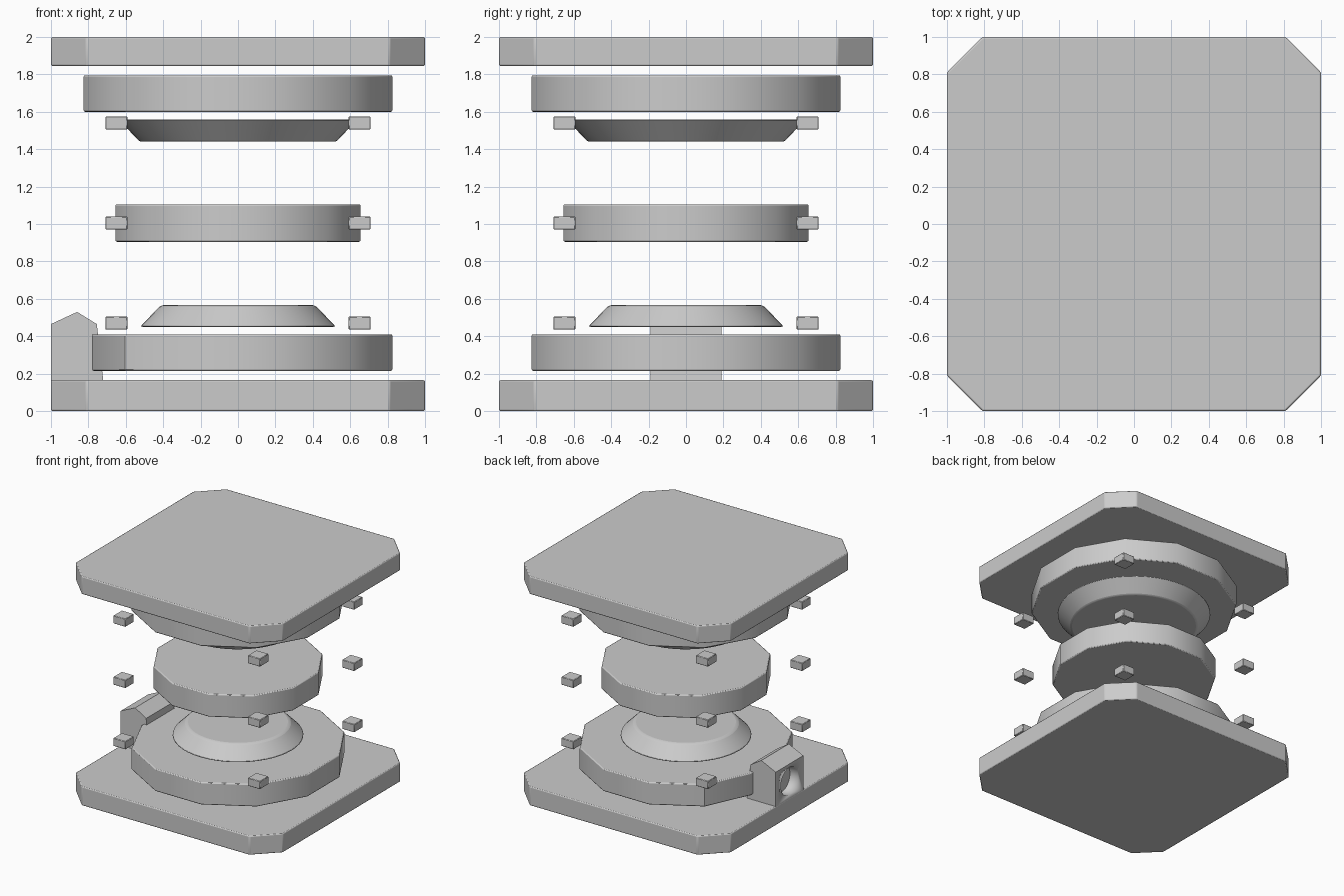
import bpy, bmesh, math
from mathutils import Matrix

cube = bpy.data.objects.get("Cube")
if cube:
    bpy.data.objects.remove(cube, do_unlink=True)

GREY = (0.6, 0.6, 0.6, 1)
mat = bpy.data.materials.new("plain grey")
mat.use_nodes = True
mat.diffuse_color = GREY
mat.node_tree.nodes["Principled BSDF"].inputs["Base Color"].default_value = GREY


def finish(name, bm, bevel=0.0, segments=2, smooth=35):
    bmesh.ops.recalc_face_normals(bm, faces=bm.faces)
    mesh = bpy.data.meshes.new(name)
    bm.to_mesh(mesh)
    bm.free()
    mesh.materials.append(mat)
    ob = bpy.data.objects.new(name, mesh)
    bpy.context.collection.objects.link(ob)
    if bevel:
        mod = ob.modifiers.new("soft_edges", 'BEVEL')
        mod.width = bevel
        mod.segments = segments
        mod.limit_method = 'ANGLE'
        mod.angle_limit = math.radians(40)
    bpy.ops.object.select_all(action='DESELECT')
    ob.select_set(True)
    bpy.context.view_layer.objects.active = ob
    bpy.ops.object.shade_smooth_by_angle(angle=math.radians(smooth))
    return ob


def extrude(points, direction):
    """Prism made from a closed outline."""
    bm = bmesh.new()
    face = bm.faces.new([bm.verts.new(p) for p in points])
    res = bmesh.ops.extrude_face_region(bm, geom=[face])
    verts = [v for v in res["geom"] if isinstance(v, bmesh.types.BMVert)]
    bmesh.ops.translate(bm, verts=verts, vec=direction)
    return bm


def frustum(sides, r_low, r_high, z0, z1, turn=0):
    bm = bmesh.new()
    place = Matrix.Translation((0, 0, (z0 + z1) / 2)) @ Matrix.Rotation(turn, 4, 'Z')
    bmesh.ops.create_cone(bm, cap_ends=True, segments=sides, radius1=r_low,
                          radius2=r_high, depth=z1 - z0, matrix=place)
    return bm


def twelve_sided(apothem, z0, z1):
    r = apothem / math.cos(math.pi / 12)
    return frustum(12, r, r, z0, z1, math.pi / 12)


# Square end plates with cut corners
def plate(name, z0, z1):
    a, b = 1.0, 0.81
    outline = [(a, -b), (a, b), (b, a), (-b, a), (-a, b), (-a, -b), (-b, -a), (b, -a)]
    finish(name, extrude([(x, y, z0) for x, y in outline], (0, 0, z1 - z0)), 0.008)


plate("bottom_plate", 0, 0.165)
plate("top_plate", 1.845, 2.0)

# Lower disc, flattened where it meets the housing
bm = twelve_sided(0.825, 0.215, 0.41)
for v in bm.verts:
    v.co.x = max(v.co.x, -0.78)
finish("lower_disc", bm, 0.008)

# Upper and middle discs
finish("upper_disc", twelve_sided(0.825, 1.6, 1.795), 0.008)
finish("middle_disc", twelve_sided(0.655, 0.905, 1.105), 0.008)

# Round tapered dishes
finish("lower_dish", frustum(48, 0.525, 0.41, 0.45, 0.567), 0.015)
finish("upper_dish", frustum(48, 0.525, 0.64, 1.44, 1.56), 0.01)

# Small spacer blocks at the four corners of each level
for level, z in (("lower", 0.47), ("middle", 1.005), ("upper", 1.54)):
    for side, x in (("left", 0.65), ("right", -0.65)):
        for end, y in (("front", -0.65), ("back", 0.65)):
            bm = bmesh.new()
            bmesh.ops.create_cube(bm, size=1, matrix=Matrix.Translation((x, y, z))
                                  @ Matrix.Diagonal((0.118, 0.118, 0.07, 1)))
            finish(f"{level}_{end}_{side}_block", bm, 0.004, 1)

# Gabled connector housing with a round socket bored in its outer face
profile = [(-1, 0.16), (-0.72, 0.16), (-0.75, 0.42), (-0.755, 0.465), (-0.86, 0.53), (-1, 0.465)]
housing = finish("connector_housing", extrude([(x, -0.19, z) for x, z in profile], (0, 0.38, 0)), smooth=30)
bore = bmesh.new()
bmesh.ops.create_cone(bore, cap_ends=True, segments=32, radius1=0.12, radius2=0.12, depth=0.16,
                      matrix=Matrix.Translation((-1, 0, 0.315)) @ Matrix.Rotation(math.pi / 2, 4, 'Y'))
cutter = finish("socket_cutter", bore)
cutter.hide_render = True
cutter.hide_set(True)
cut = housing.modifiers.new("socket", 'BOOLEAN')
cut.operation = 'DIFFERENCE'
cut.object = cutter
cut.solver = 'EXACT'
